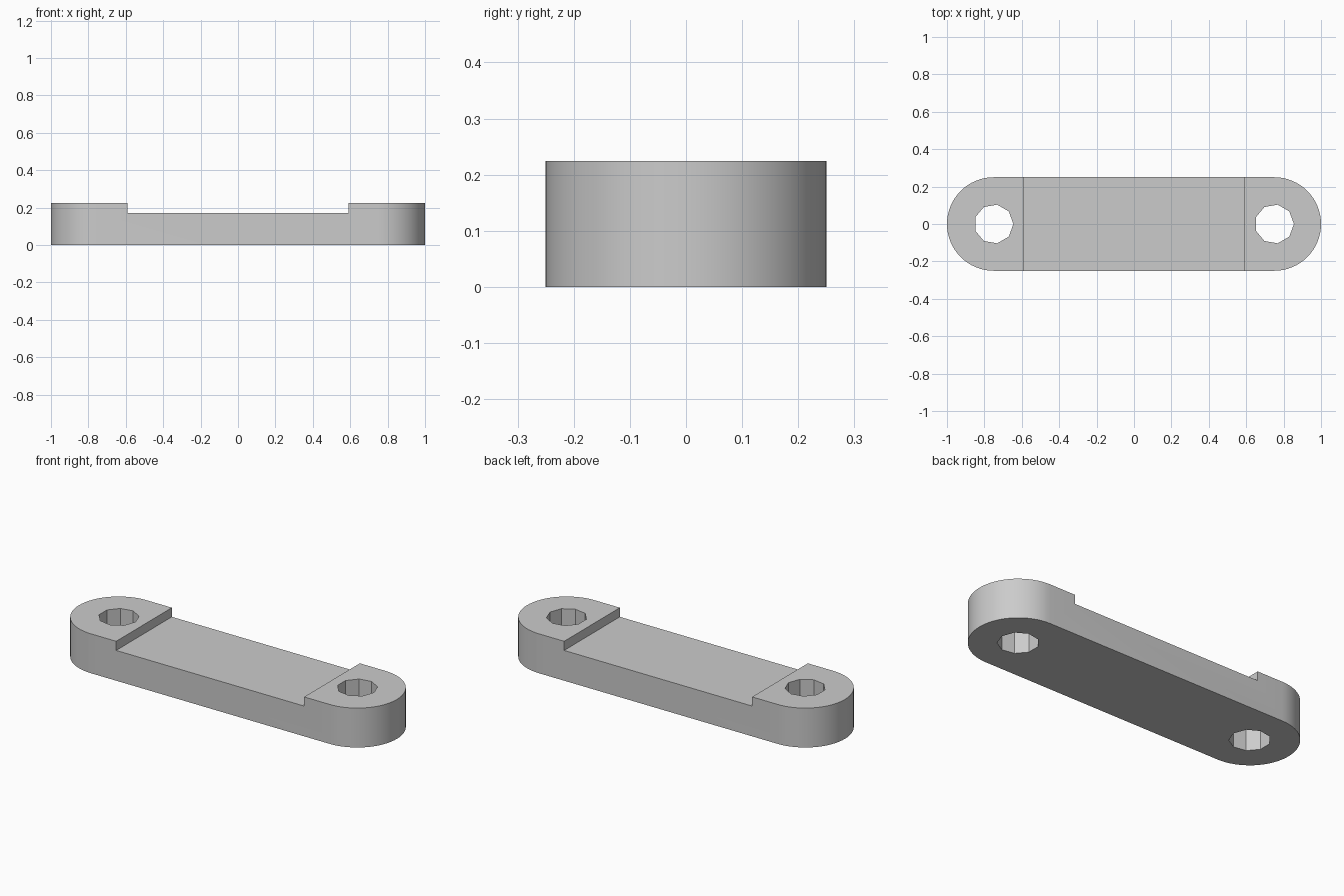
import bpy
import math

if "Cube" in bpy.data.objects:
    bpy.data.objects.remove(bpy.data.objects["Cube"], do_unlink=True)

HEIGHT, RADIUS, CENTRE = 0.224, 0.25, 0.75   # end pads and hole positions
STEP_X, STEP_Z = 0.591, 0.172                # recess between the pads
HOLE_R, HOLE_SIDES = 0.105, 9
ARC_STEPS = 32

grey = bpy.data.materials.new("plain grey")
grey.use_nodes = True
colour = (0.6, 0.6, 0.6, 1)
grey.diffuse_color = colour
grey.node_tree.nodes["Principled BSDF"].inputs["Base Color"].default_value = colour


def prism(name, outline, z0, z1):
    """Closed prism from a counter-clockwise outline."""
    n = len(outline)
    verts = [(x, y, z) for z in (z0, z1) for x, y in outline]
    faces = [tuple(reversed(range(n))), tuple(range(n, 2 * n))]
    faces += [(i, (i + 1) % n, n + (i + 1) % n, n + i) for i in range(n)]
    mesh = bpy.data.meshes.new(name)
    mesh.from_pydata(verts, [], faces)
    mesh.materials.append(grey)
    obj = bpy.data.objects.new(name, mesh)
    bpy.context.collection.objects.link(obj)
    return obj


def arc(cx, radius, start, sweep, steps, count):
    angles = [start + sweep * i / steps for i in range(count)]
    return [(cx + radius * math.cos(a), radius * math.sin(a)) for a in angles]


# Round-ended bar
half = math.pi / 2
outline = (arc(CENTRE, RADIUS, -half, math.pi, ARC_STEPS, ARC_STEPS + 1)
           + arc(-CENTRE, RADIUS, half, math.pi, ARC_STEPS, ARC_STEPS + 1))
bar = prism("link_bar", outline, 0, HEIGHT)

# Cutters: shallow recess and two faceted bolt holes
s, w = STEP_X, 0.4
cutters = [prism("recess_cutter", [(-s, -w), (s, -w), (s, w), (-s, w)], STEP_Z, 0.5)]
for side, cx in (("right", -CENTRE), ("left", CENTRE)):
    ring = arc(cx, HOLE_R, 0, 2 * math.pi, HOLE_SIDES, HOLE_SIDES)
    cutters.append(prism(side + "_hole_cutter", ring, -0.2, 0.5))

bpy.ops.object.select_all(action="DESELECT")
bar.select_set(True)
bpy.context.view_layer.objects.active = bar
for cutter in cutters:
    mod = bar.modifiers.new(cutter.name, "BOOLEAN")
    mod.operation = "DIFFERENCE"
    mod.solver = "EXACT"
    mod.object = cutter
    bpy.ops.object.modifier_apply(modifier=mod.name)
    bpy.data.objects.remove(cutter, do_unlink=True)

# Smooth round ends, crisp rims and hole facets
bpy.ops.object.shade_smooth_by_angle(angle=math.radians(30))
